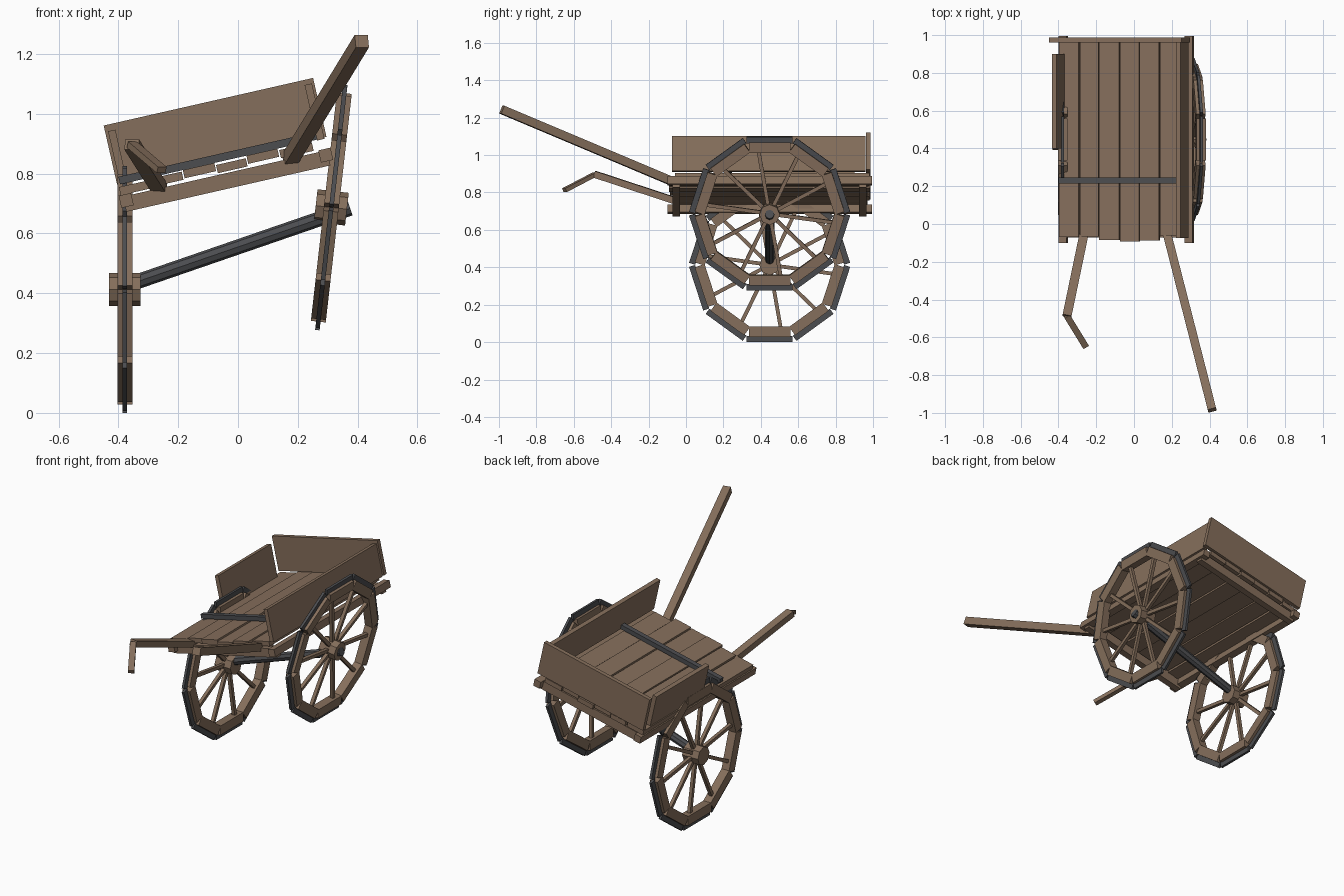
import bpy, bmesh, math
from mathutils import Matrix, Vector

if "Cube" in bpy.data.objects:
    bpy.data.objects.remove(bpy.data.objects["Cube"])


def material(name, rgb):
    m = bpy.data.materials.new(name)
    m.diffuse_color = (*rgb, 1)
    m.use_nodes = True
    m.node_tree.nodes["Principled BSDF"].inputs["Base Color"].default_value = m.diffuse_color
    return m


WOOD = material("weathered wood", (0.235, 0.158, 0.106))
IRON = material("dark iron", (0.072, 0.074, 0.080))


def finish(name, bm, mat, matrix=Matrix()):
    bm.transform(matrix)
    mesh = bpy.data.meshes.new(name)
    bm.to_mesh(mesh)
    bm.free()
    mesh.materials.append(mat)
    ob = bpy.data.objects.new(name, mesh)
    bpy.context.collection.objects.link(ob)
    return ob


def add_box(bm, size, matrix):
    bmesh.ops.create_cube(bm, size=1, matrix=matrix @ Matrix.Diagonal((*size, 1)))


def box(name, lo, hi, mat, matrix=Matrix()):
    lo, hi = Vector(lo), Vector(hi)
    bm = bmesh.new()
    add_box(bm, hi - lo, Matrix.Translation((lo + hi) / 2))
    return finish(name, bm, mat, matrix)


def between(a, b):
    """Frame centred between two points, local y along the line."""
    a, b = Vector(a), Vector(b)
    y = (b - a).normalized()
    x = y.cross(Vector((0, 0, 1))).normalized()
    z = x.cross(y)
    rot = Matrix((x, y, z)).transposed().to_4x4()
    return Matrix.Translation((a + b) / 2) @ rot, (b - a).length


def beam(name, a, b, width, height, mat):
    frame, length = between(a, b)
    bm = bmesh.new()
    add_box(bm, (width, length, height), frame)
    return finish(name, bm, mat)


def rod(name, a, b, radius, sides, mat):
    frame, length = between(a, b)
    bm = bmesh.new()
    bmesh.ops.create_cone(bm, cap_ends=True, segments=sides, radius1=radius,
                          radius2=radius, depth=length,
                          matrix=frame @ Matrix.Rotation(math.pi / 2, 4, 'X'))
    return finish(name, bm, mat)


def wheel(side, centre, tilt):
    """Ten-sided wheel in the yz plane around a hub on the x axis."""
    place = Matrix.Translation(centre) @ Matrix.Rotation(math.radians(tilt), 4, 'Y')
    rim, tyre, spokes, hub = (bmesh.new() for _ in range(4))
    for k in range(10):
        turn = Matrix.Rotation(math.radians(36 * k), 4, 'X')
        add_box(rim, (0.05, 0.222, 0.055), turn @ Matrix.Translation((0, 0, 0.357)))
        add_box(tyre, (0.015, 0.245, 0.034), turn @ Matrix.Translation((0, 0, 0.396)))
        turn = Matrix.Rotation(math.radians(36 * k + 10), 4, 'X')
        add_box(spokes, (0.02, 0.02, 0.31), turn @ Matrix.Translation((0, 0, 0.185)))
    bmesh.ops.create_cone(hub, cap_ends=True, segments=8, radius1=0.055, radius2=0.055,
                          depth=0.105, matrix=Matrix.Rotation(math.pi / 2, 4, 'Y'))
    finish(side + "_wheel_rim", rim, WOOD, place)
    finish(side + "_wheel_tyre", tyre, IRON, place)
    finish(side + "_wheel_spokes", spokes, WOOD, place)
    finish(side + "_wheel_hub", hub, WOOD, place)


# Wheels and axle: the right wheel is raised and leans outward
wheel("left", (-0.378, 0.447, 0.413), 0)
wheel("right", (0.312, 0.447, 0.687), 6.5)
rod("axle", (-0.40, 0.447, 0.417), (0.375, 0.447, 0.684), 0.025, 8, IRON)

# Tilted bed frame
bed = Matrix.Translation((-0.04, 0, 0.785)) @ Matrix.Rotation(math.radians(-12.8), 4, 'Y')
for side, u in (("left", -0.342), ("right", 0.342)):
    box(side + "_rail", (u - 0.021, -0.1, -0.02), (u + 0.021, 0.995, 0.022), WOOD, bed)
for end, y in (("front", -0.052), ("back", 0.945)):
    box(end + "_crossbar", (-0.35, y - 0.02, -0.036), (0.35, y + 0.02, 0.016), WOOD, bed)

# Floor planks with uneven ends and heights
planks = [(-0.302, 0.108, -0.07, 0.97, 0.022), (-0.190, 0.100, -0.065, 0.98, 0.026),
          (-0.081, 0.108, -0.085, 0.975, 0.030), (0.028, 0.102, -0.092, 0.985, 0.022),
          (0.136, 0.106, -0.088, 0.975, 0.030), (0.250, 0.112, -0.06, 0.98, 0.024)]
for i, (u, width, y0, y1, w) in enumerate(planks):
    box(f"floor_plank_{i + 1}", (u - width / 2, y0, w), (u + width / 2, y1, w + 0.028), WOOD, bed)

# Side boards, tail board and iron strap
box("right_side_board", (0.325, -0.075, 0.055), (0.35, 0.96, 0.245), WOOD, bed)
box("left_side_board", (-0.35, 0.40, 0.045), (-0.325, 0.90, 0.240), WOOD, bed)
box("tail_board", (-0.36, 0.962, 0.06), (0.358, 0.987, 0.262), WOOD, bed)
box("floor_strap", (-0.35, 0.215, 0.058), (0.33, 0.245, 0.084), IRON, bed)

# Pulling shafts: the left one is snapped
beam("right_shaft", (0.172, -0.04, 0.845), (0.414, -0.985, 1.243), 0.045, 0.045, WOOD)
beam("left_shaft", (-0.262, -0.04, 0.75), (-0.355, -0.487, 0.897), 0.048, 0.036, WOOD)
beam("left_shaft_broken_end", (-0.355, -0.487, 0.897), (-0.255, -0.65, 0.812), 0.034, 0.022, WOOD)
